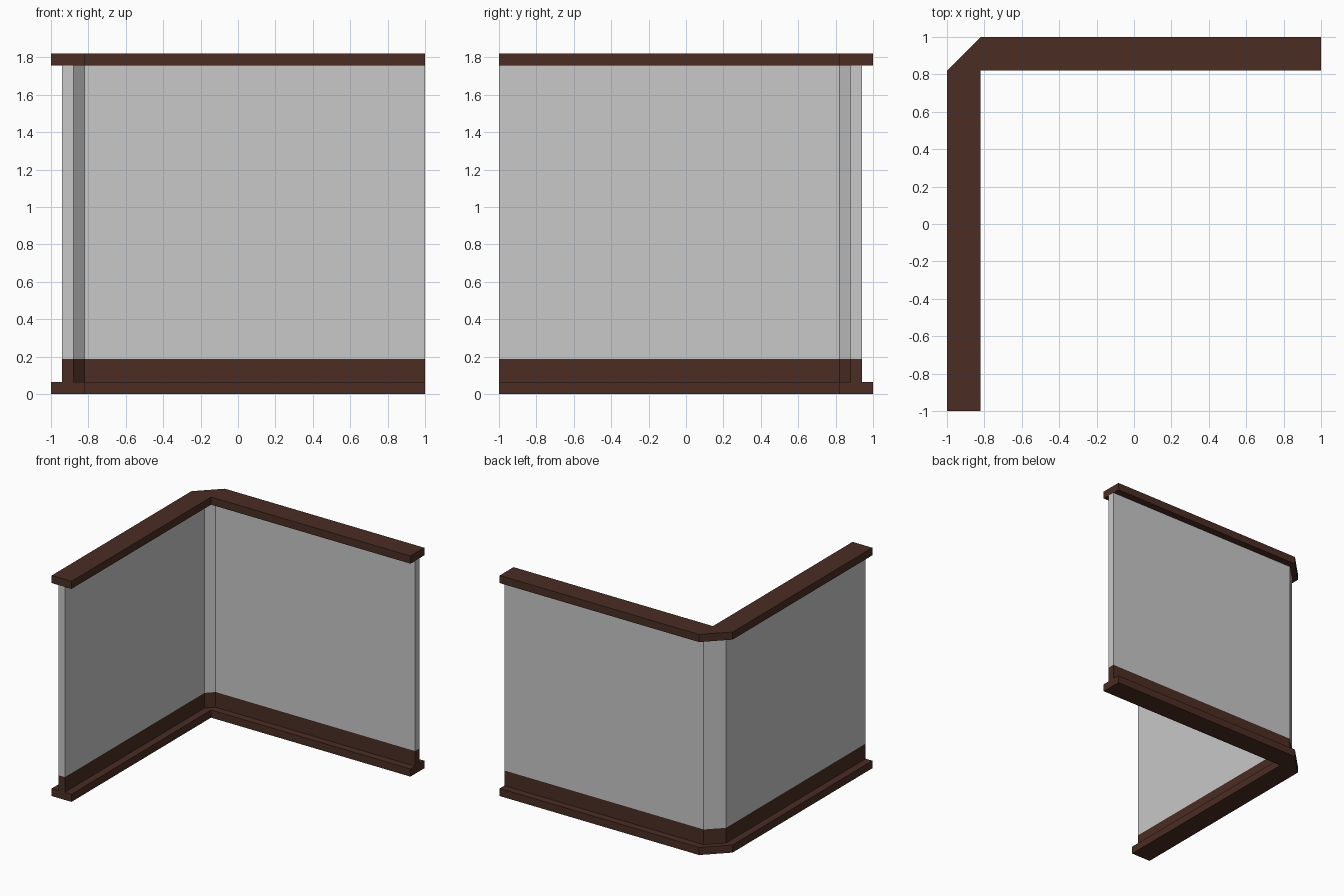
import bpy, bmesh

if "Cube" in bpy.data.objects:
    bpy.data.objects.remove(bpy.data.objects["Cube"])


def material(name, rgb):
    m = bpy.data.materials.new(name)
    m.diffuse_color = (*rgb, 1.0)
    m.use_nodes = True
    m.node_tree.nodes["Principled BSDF"].inputs["Base Color"].default_value = m.diffuse_color
    return m


brown = material("dark brown wood", (0.069, 0.026, 0.017))
grey = material("light grey plaster", (0.578, 0.578, 0.578))

K = 0.82  # where the straight runs meet the chamfered corner


def l_prism(name, outer, inner, z0, z1, mats, split=None):
    """L-shaped run with chamfered corner, extruded from z0 to z1."""
    pts = [(-outer, -1), (-outer, K), (-K, outer), (1, outer), (1, inner), (-K, inner)]
    if inner > K + 1e-4:
        pts.append((-inner, K))
    pts.append((-inner, -1))
    bm = bmesh.new()
    base = bm.faces.new([bm.verts.new((x, y, z0)) for x, y in pts])
    ext = bmesh.ops.extrude_face_region(bm, geom=[base], use_keep_orig=True)
    top = [v for v in ext["geom"] if isinstance(v, bmesh.types.BMVert)]
    bmesh.ops.translate(bm, verts=top, vec=(0, 0, z1 - z0))
    if split is not None:
        bmesh.ops.bisect_plane(bm, geom=bm.verts[:] + bm.edges[:] + bm.faces[:],
                               plane_co=(0, 0, split), plane_no=(0, 0, 1))
    bmesh.ops.recalc_face_normals(bm, faces=bm.faces[:])
    # colour by height: first material below the split, second above
    for f in bm.faces:
        if split is not None and f.calc_center_median().z > split:
            f.material_index = 1
    me = bpy.data.meshes.new(name)
    bm.to_mesh(me)
    bm.free()
    for m in mats:
        me.materials.append(m)
    ob = bpy.data.objects.new(name, me)
    bpy.context.collection.objects.link(ob)
    return ob


# bottom rail, wall with brown skirting band, top rail
l_prism("bottom_rail", 1.0, K, 0.0, 0.063, [brown])
l_prism("wall_panel", 0.94, 0.88, 0.063, 1.757, [brown, grey], split=0.188)
l_prism("top_rail", 1.0, K, 1.757, 1.82, [brown])
